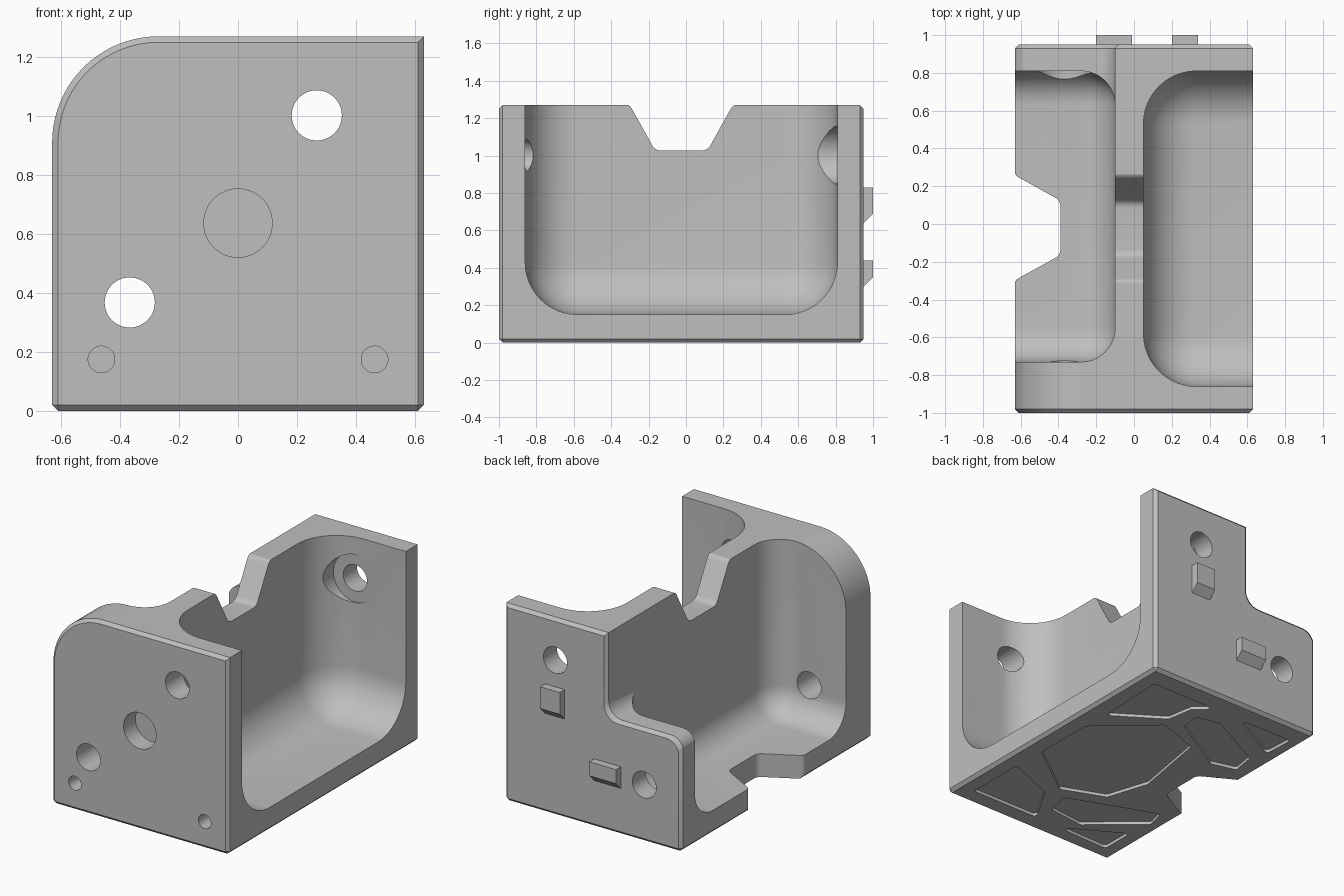
import bpy, bmesh, math
from mathutils import Vector

if "Cube" in bpy.data.objects:
    bpy.data.objects.remove(bpy.data.objects["Cube"])

grey = bpy.data.materials.new("grey_plastic")
grey.diffuse_color = (0.52, 0.52, 0.52, 1)
grey.use_nodes = True
grey.node_tree.nodes["Principled BSDF"].inputs["Base Color"].default_value = grey.diffuse_color


def fillet(points, steps=8):
    """Round polygon corners; each point is (u, v) or (u, v, radius)."""
    out, n = [], len(points)
    for i, p in enumerate(points):
        c = Vector(p[:2])
        if len(p) < 3:
            out.append(c)
            continue
        a = (Vector(points[i - 1][:2]) - c).normalized()
        b = (Vector(points[(i + 1) % n][:2]) - c).normalized()
        half = a.angle(b) / 2
        r = p[2]
        start, end = c + a * (r / math.tan(half)), c + b * (r / math.tan(half))
        mid = c + (a + b).normalized() * (r / math.sin(half))
        u, v = start - mid, end - mid
        ang = u.angle(v)
        for k in range(steps + 1):
            t = k / steps
            out.append(mid + (u * math.sin((1 - t) * ang) + v * math.sin(t * ang)) / math.sin(ang))
    return out


def make(name, bm):
    bmesh.ops.recalc_face_normals(bm, faces=bm.faces)
    me = bpy.data.meshes.new(name)
    bm.to_mesh(me)
    bm.free()
    ob = bpy.data.objects.new(name, me)
    bpy.context.collection.objects.link(ob)
    me.materials.append(grey)
    return ob


def prism_bm(points, axis, lo, hi, shift=(0, 0)):
    """Extrude a profile along an axis; shift slants the far end."""
    place = {"x": lambda u, v, d: (d, u, v),
             "y": lambda u, v, d: (u, d, v),
             "z": lambda u, v, d: (u, v, d)}[axis]
    bm = bmesh.new()
    a = [bm.verts.new(place(p[0], p[1], lo)) for p in points]
    b = [bm.verts.new(place(p[0] + shift[0], p[1] + shift[1], hi)) for p in points]
    n = len(points)
    bm.faces.new(a)
    bm.faces.new(b[::-1])
    for i in range(n):
        bm.faces.new((a[i], b[i], b[(i + 1) % n], a[(i + 1) % n]))
    return bm


def cut(cutter):
    m = body.modifiers.new("cut", "BOOLEAN")
    m.operation, m.solver, m.object = "DIFFERENCE", "EXACT", cutter
    bpy.context.view_layer.objects.active = body
    bpy.ops.object.modifier_apply(modifier=m.name)
    bpy.data.objects.remove(cutter, do_unlink=True)


def cut_prism(points, axis, lo, hi, shift=(0, 0)):
    cut(make("cutter", prism_bm(fillet(points), axis, lo, hi, shift)))


def cut_pocket(lo, hi, r):
    bm = bmesh.new()
    bmesh.ops.create_cube(bm, size=1)
    for v in bm.verts:
        v.co = [hi[i] if v.co[i] > 0 else lo[i] for i in range(3)]
    bmesh.ops.bevel(bm, geom=bm.edges[:], offset=r, offset_type="OFFSET",
                    segments=12, profile=0.5, affect="EDGES")
    cut(make("cutter", bm))


def cut_hole(x, z, r, lo, hi):
    ring = [(x + r * math.cos(k * math.tau / 48), z + r * math.sin(k * math.tau / 48)) for k in range(48)]
    cut(make("cutter", prism_bm(ring, "y", lo, hi)))


# Solid block with one rounded top corner, chamfered front, back and bottom
outline = fillet([(-0.63, 0), (0.63, 0), (0.63, 1.27), (-0.63, 1.27, 0.36)], 20)
bm = prism_bm(outline, "y", -1, 0.95)
bmesh.ops.recalc_face_normals(bm, faces=bm.faces)
rim = [e for e in bm.edges
       if any(all(abs(v.co[i] - d) < 1e-5 for v in e.verts)
              for i, d in ((1, -1), (1, 0.95), (2, 0)))]
bmesh.ops.bevel(bm, geom=rim, offset=0.02, offset_type="OFFSET", segments=1, affect="EDGES")
body = make("bracket_body", bm)

# Rounded pockets either side of the central web
cut_pocket((0.05, -0.86, 0.15), (1.5, 0.81, 2.2), 0.28)
cut_pocket((-1.5, -0.73, 0.15), (-0.10, 0.81, 2.2), 0.18)

# Stepped back plate with its chamfer
step = [(-0.10, 1.5), (-0.10, 0.73, 0.1), (-0.635, 0.73, 0.09),
        (-0.635, 0.4), (-0.8, 0.4), (-0.8, 1.5)]
cut_prism(step, "y", 0.6, 1.1)
cut_prism(step, "y", 0.93, 0.97, (0.04, -0.04))

# Notch in the top of the web
cut_prism([(-0.165, 1.027, 0.05), (0.115, 1.027, 0.05), (0.253, 1.275, 0.05), (0.45, 1.275),
           (0.45, 1.5), (-0.5, 1.5), (-0.5, 1.275), (-0.303, 1.275, 0.05)], "x", -0.3, 0.4)

# Notch in the left edge of the floor
cut_prism([(-0.39, 0.125, 0.05), (-0.635, 0.26, 0.05), (-0.635, 0.5), (-0.8, 0.5),
           (-0.8, -0.5), (-0.635, -0.5), (-0.635, -0.30, 0.05), (-0.39, -0.165, 0.05)],
          "z", -0.2, 0.5)

# Screw holes through both plates, with clearance for the heads
for x, z in ((0.267, 1.002), (-0.367, 0.368)):
    cut_hole(x, z, 0.085, -1.2, 1.2)
    cut_hole(x, z, 0.155, 0.35, 0.812)

# Blind holes in the front
cut_hole(0, 0.637, 0.116, -1.2, -0.88)
for x in (-0.463, 0.463):
    cut_hole(x, 0.175, 0.045, -1.2, -0.9)

# Shallow recessed panels underneath
panels = [
    [(0.52, 0.81), (0.04, 0.81), (0.15, 0.72), (0.18, 0.54), (0.50, 0.33)],
    [(0.51, -0.26), (0.51, 0.15), (0.15, 0.47), (-0.14, 0.37), (-0.23, -0.14), (-0.14, -0.42), (0.14, -0.53)],
    [(0.05, 0.53), (0.067, 0.66), (-0.09, 0.70), (-0.50, 0.49), (-0.527, 0.335), (-0.36, 0.29)],
    [(-0.14, 0.81), (-0.55, 0.81), (-0.54, 0.60)],
    [(0.52, -0.88), (0.52, -0.48), (0.18, -0.62), (0.03, -0.88)],
    [(0.02, -0.75), (0.05, -0.59), (-0.52, -0.37), (-0.555, -0.50), (-0.23, -0.78)],
    [(-0.15, -0.89), (-0.53, -0.67), (-0.53, -0.90)],
]
for p in panels:
    cut_prism([(x, y, 0.02) for x, y in p], "z", -0.1, 0.02)

# Locating lugs on the back, sloped underneath
for name, x0, x1, z0, z1 in (("upper_lug", 0.20, 0.34, 0.64, 0.83),
                             ("lower_lug", -0.20, -0.01, 0.30, 0.44)):
    make(name, prism_bm([(0.94, z0), (0.95, z0), (1.0, z0 + 0.05), (1.0, z1), (0.94, z1)], "x", x0, x1))

# Smooth shading on the rounded parts
bpy.ops.object.select_all(action="DESELECT")
body.select_set(True)
bpy.context.view_layer.objects.active = body
bpy.ops.object.shade_smooth_by_angle(angle=math.radians(25))
